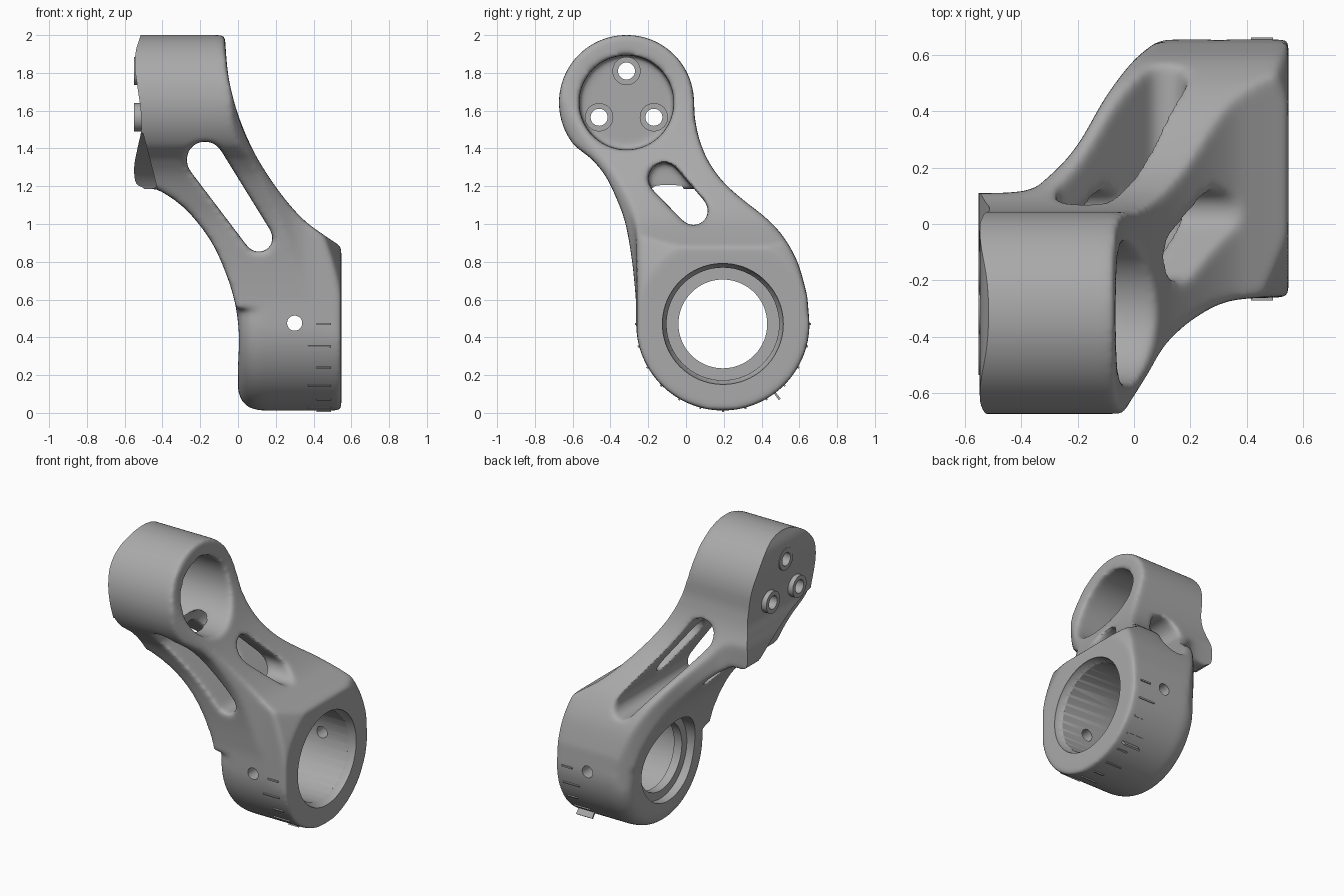
import bpy, bmesh, math
from mathutils import Vector

if "Cube" in bpy.data.objects:
    bpy.data.objects.remove(bpy.data.objects["Cube"])

grey = bpy.data.materials.new("plain grey")
grey.use_nodes = True
grey.diffuse_color = (0.4, 0.4, 0.4, 1)
grey.node_tree.nodes["Principled BSDF"].inputs["Base Color"].default_value = (0.4, 0.4, 0.4, 1)

RING = (0.195, 0.471)
HEAD = (-0.315, 1.643)


def arc(cy, cz, r, a0, a1, n=48):
    return [(cy + r * math.cos(math.radians(a0 + (a1 - a0) * i / n)),
             cz + r * math.sin(math.radians(a0 + (a1 - a0) * i / n))) for i in range(n + 1)]


def circle(cy, cz, r, n=64):
    return arc(cy, cz, r, 0, 360, n)[:-1]


def spline(pts, steps=5):
    """Open smooth curve through the points."""
    p = [Vector(q) for q in pts]
    p = [p[0]] + p + [p[-1]]
    out = []
    for i in range(1, len(p) - 2):
        a, b, c, d = p[i - 1:i + 3]
        for k in range(steps):
            t = k / steps
            q = 0.5 * (2 * b + (c - a) * t + (2 * a - 5 * b + 4 * c - d) * t * t
                       + (3 * b - a - 3 * c + d) * t ** 3)
            out.append((q.x, q.y))
    return out + [tuple(pts[-1])]


def slot(p, rp, q, rq):
    """Tapered capsule outline; p is the upper end."""
    a = math.degrees(math.atan2(q[1] - p[1], q[0] - p[0]))
    return arc(*p, rp, a + 90, a + 270, 20) + arc(*q, rq, a - 90, a + 90, 20)


def skin(name, sections, closed=False):
    """Solid through a row of matching outlines."""
    bm = bmesh.new()
    rows = [[bm.verts.new(p) for p in s] for s in sections]
    if not closed:
        bm.faces.new(rows[0])
        bm.faces.new(rows[-1][::-1])
    n = len(rows[0])
    for k in range(len(rows) - (0 if closed else 1)):
        a, b = rows[k], rows[(k + 1) % len(rows)]
        for i in range(n):
            j = (i + 1) % n
            bm.faces.new((a[j], a[i], b[i], b[j]))
    bmesh.ops.recalc_face_normals(bm, faces=bm.faces)
    mesh = bpy.data.meshes.new(name)
    bm.to_mesh(mesh)
    bm.free()
    mesh.materials.append(grey)
    ob = bpy.data.objects.new(name, mesh)
    bpy.context.collection.objects.link(ob)
    return ob


def prism(name, pts, axis, lo, hi):
    place = {"x": lambda a, b, t: (t, a, b),
             "y": lambda a, b, t: (a, t, b),
             "z": lambda a, b, t: (a, b, t)}[axis]
    return skin(name, [[place(a, b, t) for a, b in pts] for t in (lo, hi)])


def lathe(name, pts, a0=0, a1=360):
    """Turn an (x, radius) outline about the ring axis."""
    turn = arc(0, 0, 1, a0, a1, 96)
    closed = a1 - a0 == 360
    return skin(name, [[(x, RING[0] + r * c, RING[1] + r * s) for x, r in pts]
                       for c, s in (turn[:-1] if closed else turn)], closed)


def modify(ob, kind, **settings):
    mod = ob.modifiers.new(kind.lower(), kind)
    for key, value in settings.items():
        setattr(mod, key, value)
    bpy.ops.object.select_all(action="DESELECT")
    bpy.context.view_layer.objects.active = ob
    ob.select_set(True)
    bpy.ops.object.modifier_apply(modifier=mod.name)


def combine(ob, tool, operation):
    modify(ob, "BOOLEAN", object=tool, operation=operation, solver="MANIFOLD")
    bpy.data.objects.remove(tool)


# Side outline: head circle, waist and ring circle
side = arc(*HEAD, 0.358, 0, 220)
side += spline([(-0.5, 1.345), (-0.43, 1.26), (-0.37, 1.14), (-0.32, 1.0), (-0.285, 0.8), (-0.265, 0.6)])
side += arc(*RING, 0.459, 180, 360)
side += spline([(0.642, 0.62), (0.59, 0.8), (0.51, 0.94), (0.42, 1.035), (0.3, 1.13), (0.2, 1.22),
                (0.12, 1.33), (0.07, 1.45), (0.045, 1.57)])
# Front outline: arm sweeping from the head down to the ring
front = spline([(-0.07, 2.05), (-0.063, 1.9), (-0.045, 1.75), (0, 1.58), (0.07, 1.41), (0.15, 1.27),
                (0.25, 1.13), (0.35, 1.02), (0.45, 0.945), (0.547, 0.88)])
front += [(0.547, -0.05), (0.0, -0.05)]
front += spline([(0.0, 0.25), (0.005, 0.42), (-0.02, 0.6), (-0.08, 0.78), (-0.15, 0.92),
                 (-0.25, 1.05), (-0.34, 1.13), (-0.43, 1.185)])
front += [(-0.65, 1.185), (-0.65, 2.05)]
# Plan outline
plan = [(-0.7, -0.7), (-0.05, -0.7)]
plan += spline([(-0.02, -0.64), (0.05, -0.53), (0.12, -0.42), (0.22, -0.33), (0.35, -0.27), (0.56, -0.26)])
plan += [(0.6, 0.7), (0.15, 0.7)]
plan += spline([(0.1, 0.66), (0, 0.58), (-0.1, 0.45), (-0.2, 0.28), (-0.3, 0.17), (-0.4, 0.115), (-0.7, 0.11)])

body = prism("bracket_body", side, "x", -0.7, 0.7)
combine(body, prism("front_shape", front, "y", -0.9, 0.9), "INTERSECT")
combine(body, prism("plan_shape", plan, "z", -0.2, 2.2), "INTERSECT")
# Round shoulder around the outer ring face
combine(body, lathe("shoulder", [(0.6, 0.05), (0.6, 0.36), (-0.7, 2.96), (-0.7, 0.05)]), "INTERSECT")

# Openings with soft edges, and the rounded inner rim of the ring
rim = [(-0.05, 0.5), (-0.05, 0.34), (0.002, 0.36), (0.02, 0.41), (0.06, 0.445), (0.12, 0.46), (0.12, 0.5)]
soft_cuts = [
    prism("arm_slot", slot((-0.175, 1.34), 0.098, (0.11, 0.925), 0.074), "y", -0.9, 0.9),
    prism("side_slot", slot((-0.115, 1.24), 0.085, (0.04, 1.07), 0.077), "x", -0.43, 0.9),
    prism("head_pocket", circle(*HEAD, 0.25), "x", -0.445, 0.5),
    lathe("inner_rim", rim, 170, 370),
]
for cut in soft_cuts:
    combine(body, cut, "DIFFERENCE")
modify(body, "REMESH", mode="VOXEL", voxel_size=0.0105)
modify(body, "SMOOTH", factor=0.5, iterations=36)

# Crisp outer face of the head, dished and rounded at its lower tip
face = spline([(-0.48, 1.17), (-0.505, 1.193), (-0.535, 1.21), (-0.548, 1.25), (-0.548, 1.32),
               (-0.53, 1.41), (-0.512, 1.5), (-0.515, 1.6), (-0.533, 1.73), (-0.546, 1.83),
               (-0.54, 1.92), (-0.515, 2.0), (-0.505, 2.05)])
combine(body, prism("head_face", face + [(-0.9, 2.05), (-0.9, 1.17)], "y", -0.9, 0.9), "DIFFERENCE")
# Sloping trim that leaves only the rear tip of that face
trim_edge = spline([(-0.9, 1.54), (-0.5, 1.45), (-0.3, 1.38), (-0.12, 1.29), (-0.02, 1.2), (0.02, 1.1)])
trim = [[(-0.9, y, z) for y, z in trim_edge + [(-0.9, 1.1)]],
        [(-0.43 - (z - 1.2) * 0.26, y, z) for y, z in trim_edge + [(-0.9, 1.1)]]]
combine(body, skin("face_trim", trim), "DIFFERENCE")

# Screw bosses through the head plate
bolts = [(-0.315, 1.81), (-0.46, 1.565), (-0.17, 1.565)]
for b in bolts:
    combine(body, prism("boss", circle(*b, 0.075, 32), "x", -0.55, -0.38), "UNION")

# Crisp bores, pin hole and screw holes
crisp_cuts = [
    prism("ring_bore", circle(*RING, 0.235), "x", -0.5, 0.9),
    prism("ring_seat", circle(*RING, 0.298), "x", 0.12, 0.9),
    lathe("ring_chamfer", [(0.5, 0.2), (0.5, 0.298), (0.535, 0.32), (0.6, 0.32), (0.6, 0.2)]),
    prism("inner_seat", circle(*RING, 0.29), "x", -0.5, 0.06),
    prism("pin_hole", circle(0.3, 0.475, 0.04, 32), "y", -0.9, 0.9),
]
crisp_cuts += [prism("screw_hole", circle(*b, 0.045, 32), "x", -0.9, -0.3) for b in bolts]
for cut in crisp_cuts:
    combine(body, cut, "DIFFERENCE")

bpy.ops.object.select_all(action="DESELECT")
bpy.context.view_layer.objects.active = body
body.select_set(True)
bpy.ops.object.shade_smooth_by_angle(angle=math.radians(35))


# Scale ticks around the lower half of the ring
def tick(name, angle, x0, r1, half):
    d = Vector((math.cos(math.radians(angle)), math.sin(math.radians(angle))))
    across = Vector((-d.y, d.x)) * half
    c = Vector(RING)
    pts = [c + d * r + across * s for r, s in ((0.43, -1), (r1, -1), (r1, 1), (0.43, 1))]
    prism(name, [tuple(p) for p in pts], "x", x0, 0.493)


for i in range(13):
    tick(f"scale_tick_{i + 1}", 180 + 15 * i, 0.37 if i % 2 else 0.415, 0.466, 0.005)
tick("index_tab", -53, 0.37, 0.5, 0.006)
